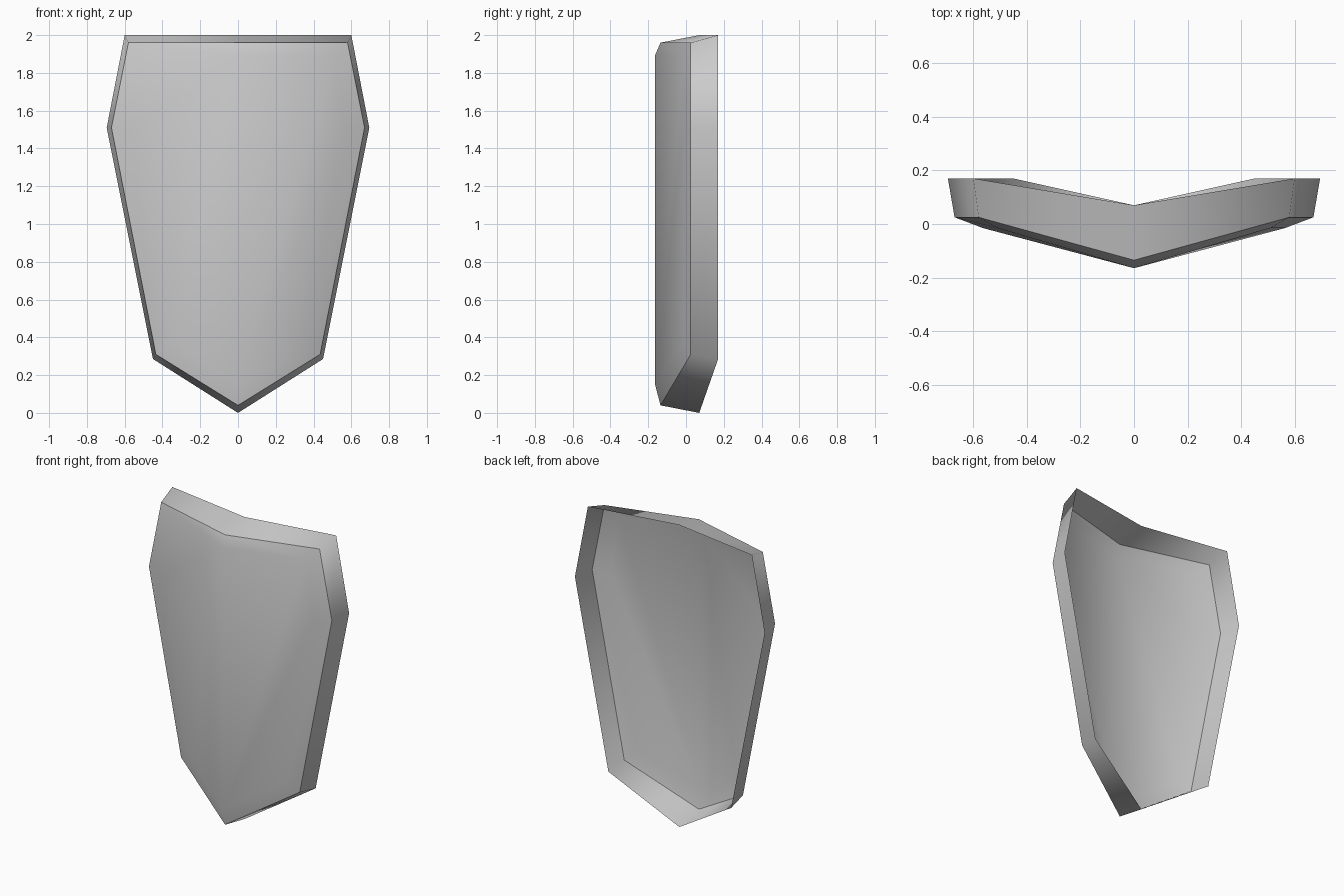
import bpy
import bmesh

cube = bpy.data.objects.get("Cube")
if cube:
    bpy.data.objects.remove(cube, do_unlink=True)

# One flat metal colour
steel = bpy.data.materials.new("light_grey")
steel.use_nodes = True
colour = (0.6, 0.6, 0.6, 1)
steel.diffuse_color = colour
steel.node_tree.nodes["Principled BSDF"].inputs["Base Color"].default_value = colour

# Half outlines (x, z) from top middle to bottom tip, with ridge and side depth
back_edge = ([(0, 2), (0.6, 2), (0.695, 1.51), (0.45, 0.285), (0, 0)], 0.07, 0.17)
rim = ([(0, 1.96), (0.58, 1.96), (0.67, 1.51), (0.435, 0.31), (0, 0.04)], -0.135, 0.025)
panel = ([(0, 1.89), (0.51, 1.89), (0.565, 1.5), (0.365, 0.375), (0, 0.155)], -0.165, -0.015)


def add_ring(bm, outline, ridge_y, side_y):
    """Closed loop of vertices, clockwise from the top middle seen from the front."""
    mirrored = [(-x, z) for x, z in outline[-2:0:-1]]
    return [bm.verts.new((x, side_y if x else ridge_y, z)) for x, z in outline + mirrored]


bm = bmesh.new()
rings = [add_ring(bm, *r) for r in (back_edge, rim, panel)]
count = len(rings[0])

# Side wall and bevel, open at the back
for outer, inner in zip(rings, rings[1:]):
    for i in range(count):
        j = (i + 1) % count
        bm.faces.new((outer[i], outer[j], inner[j], inner[i]))

# Front panel, folded along the middle ridge
front, tip = rings[2], count // 2
bm.faces.new(front[:tip + 1])
bm.faces.new(front[tip:] + front[:1])

# Smooth everywhere except the crisp front rim
for face in bm.faces:
    face.smooth = True
for i in range(count):
    bm.edges.get((rings[1][i], rings[1][(i + 1) % count])).smooth = False
bmesh.ops.recalc_face_normals(bm, faces=bm.faces)
bm.faces.ensure_lookup_table()
if bm.faces[-1].normal.y > 0:
    bmesh.ops.reverse_faces(bm, faces=bm.faces)

mesh = bpy.data.meshes.new("shield_plate")
bm.to_mesh(mesh)
bm.free()
mesh.materials.append(steel)
bpy.context.collection.objects.link(bpy.data.objects.new("shield_plate", mesh))
